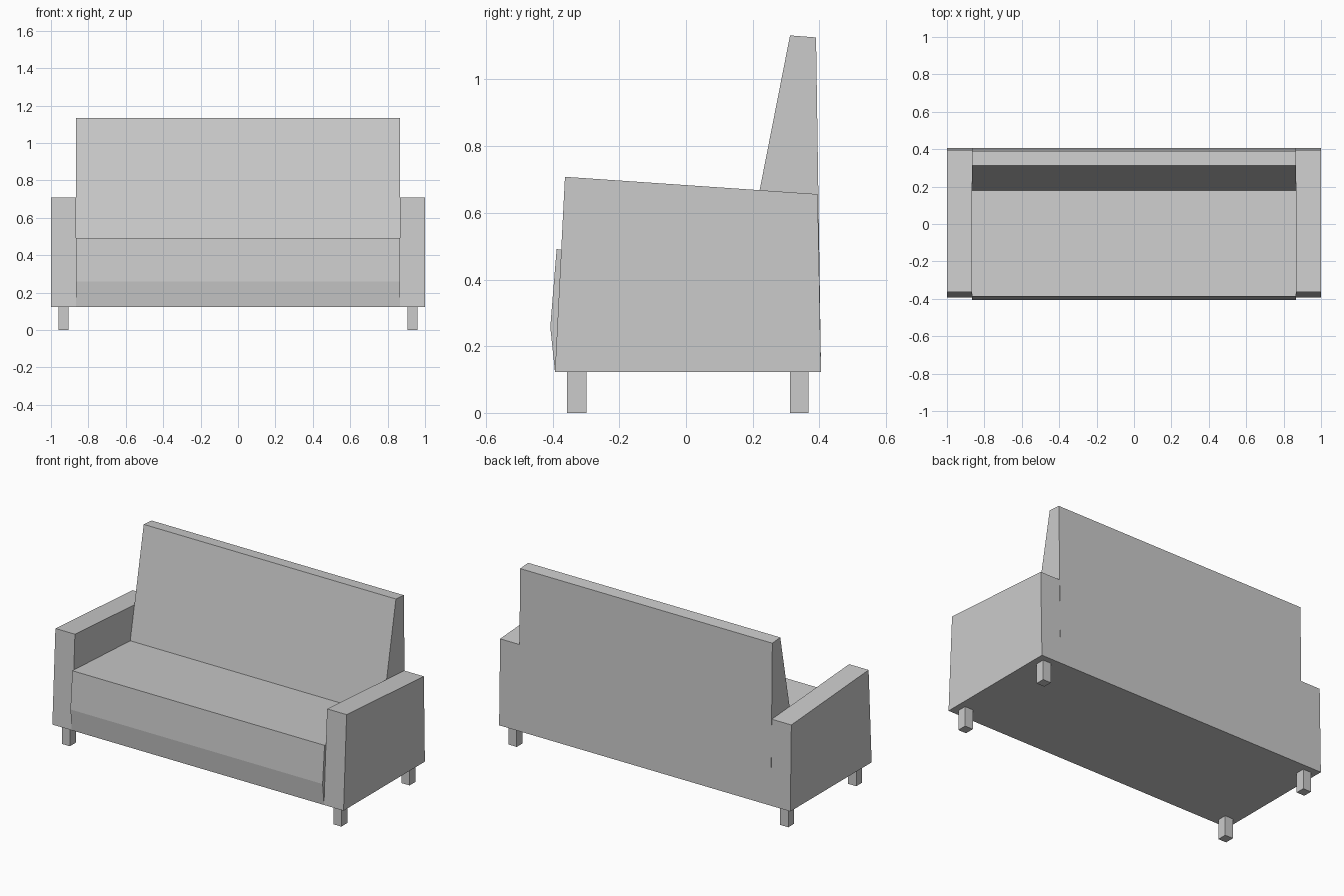
import bpy
import bmesh

cube = bpy.data.objects.get("Cube")
if cube:
    bpy.data.objects.remove(cube, do_unlink=True)

grey = bpy.data.materials.new("plain grey")
grey.use_nodes = True
grey.diffuse_color = (0.6, 0.6, 0.6, 1)
grey.node_tree.nodes["Principled BSDF"].inputs["Base Color"].default_value = (0.6, 0.6, 0.6, 1)


def extrude_profile(name, profile, x0, x1):
    """Extrude a side profile of (y, z) points from x0 to x1."""
    bm = bmesh.new()
    side = bm.faces.new([bm.verts.new((x0, y, z)) for y, z in profile])
    result = bmesh.ops.extrude_face_region(bm, geom=[side])
    verts = [g for g in result["geom"] if isinstance(g, bmesh.types.BMVert)]
    bmesh.ops.translate(bm, verts=verts, vec=(x1 - x0, 0, 0))
    if not side.is_valid or len(bm.faces) < len(profile) + 2:
        bmesh.ops.holes_fill(bm, edges=bm.edges[:], sides=0)
    bmesh.ops.recalc_face_normals(bm, faces=bm.faces[:])
    mesh = bpy.data.meshes.new(name)
    bm.to_mesh(mesh)
    bm.free()
    mesh.materials.append(grey)
    obj = bpy.data.objects.new(name, mesh)
    bpy.context.collection.objects.link(obj)
    return obj


BOTTOM = 0.123
INNER = 0.866

# Seat with its bulging front, and the tapered backrest
body = [(-0.393, BOTTOM), (-0.407, 0.258), (-0.388, 0.491), (0.18, 0.46),
        (0.312, 1.132), (0.39, 1.126), (0.405, BOTTOM)]
extrude_profile("seat_and_backrest", body, -INNER, INNER)

# Sloping armrests
arm = [(-0.393, BOTTOM), (-0.363, 0.708), (0.395, 0.656), (0.405, BOTTOM)]

for side, s in (("left", 1), ("right", -1)):
    extrude_profile(side + "_armrest", arm, s * INNER, s * 1.0)
    # Square legs
    for end, y0, y1 in (("front", -0.357, -0.299), ("back", 0.312, 0.368)):
        leg = [(y0, 0), (y1, 0), (y1, BOTTOM), (y0, BOTTOM)]
        extrude_profile(f"{end}_{side}_leg", leg, s * 0.905, s * 0.96)
